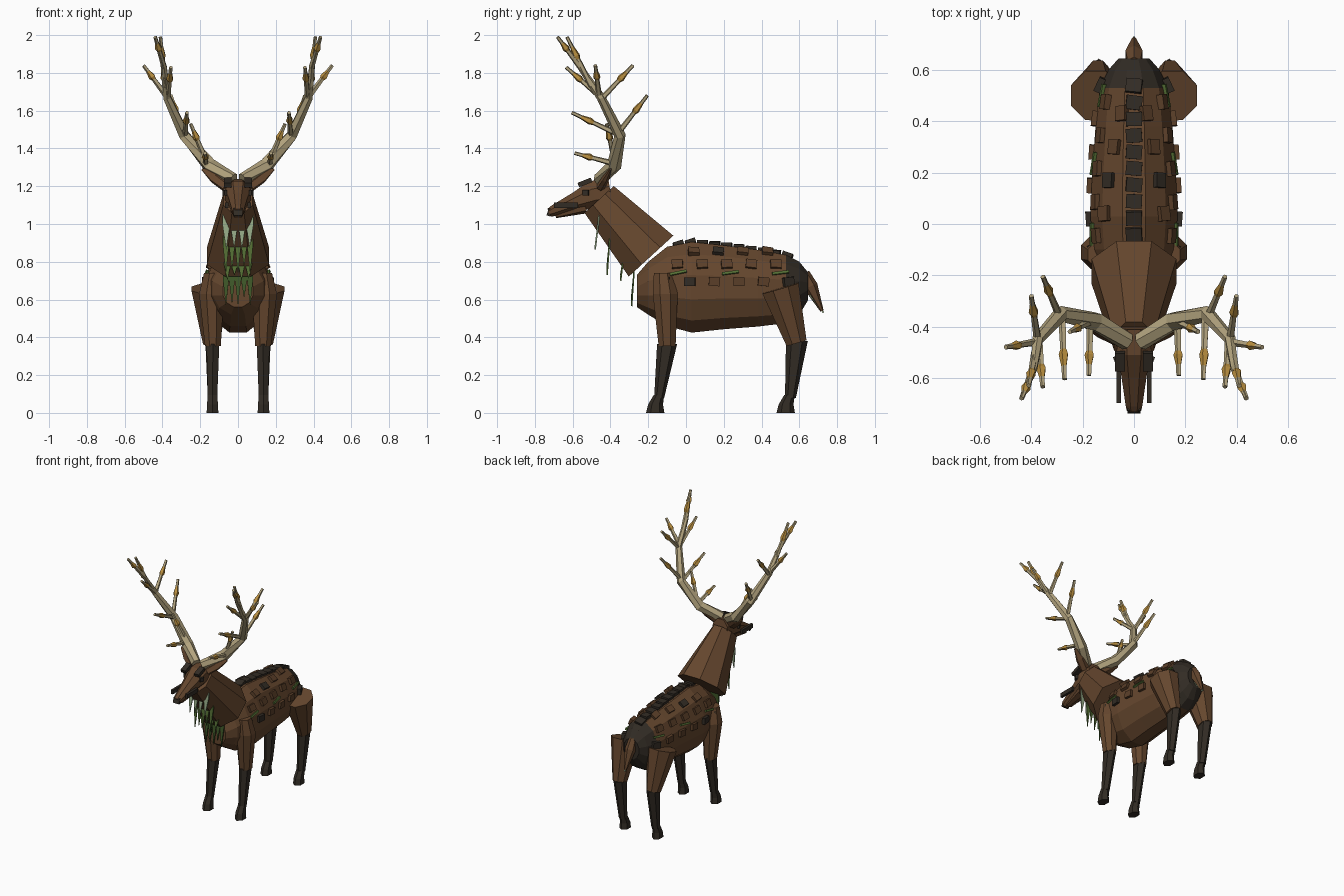
import bpy, bmesh, math, random
from mathutils import Vector, Matrix
from mathutils.bvhtree import BVHTree

random.seed(4)
if "Cube" in bpy.data.objects:
    bpy.data.objects.remove(bpy.data.objects["Cube"])


def material(name, rgb):
    m = bpy.data.materials.new(name)
    m.use_nodes = True
    m.diffuse_color = (*rgb, 1)
    m.node_tree.nodes["Principled BSDF"].inputs["Base Color"].default_value = (*rgb, 1)
    return m


HIDE = material("hide brown", (.13, .062, .027))
SCALE = material("bark brown", (.105, .05, .022))
DARK = material("dark bark", (.032, .025, .018))
BONE = material("antler bone", (.45, .37, .21))
GOLD = material("gold bud", (.48, .27, .05))
PALE = material("pale moss", (.3, .4, .24))
MOSS = material("green moss", (.09, .16, .035))
DEEP = material("deep moss", (.05, .1, .022))


def finish(name, bm, *mats):
    bmesh.ops.recalc_face_normals(bm, faces=bm.faces)
    mesh = bpy.data.meshes.new(name)
    bm.to_mesh(mesh)
    bm.free()
    for m in mats:
        mesh.materials.append(m)
    ob = bpy.data.objects.new(name, mesh)
    bpy.context.collection.objects.link(ob)
    return ob


def add_tube(bm, points, radii, sides=8, axis=None):
    """Faceted tube through points; rings face the path, or a fixed axis."""
    pts = [Vector(p) for p in points]
    rings = []
    for i, p in enumerate(pts):
        t = axis or (pts[min(i + 1, len(pts) - 1)] - pts[max(i - 1, 0)]).normalized()
        t = Vector(t)
        u = (Vector((1, 0, 0)) - t * t.x).normalized()
        v = t.cross(u)
        r = radii[i]
        rx, ry = r if isinstance(r, tuple) else (r, r)
        k = 1 / math.cos(math.pi / sides)
        ring = []
        for j in range(sides):
            a = (j + .5) * math.tau / sides
            ring.append(bm.verts.new(p + u * (rx * k * math.cos(a)) + v * (ry * k * math.sin(a))))
        rings.append(ring)
    for a, b in zip(rings, rings[1:]):
        for j in range(sides):
            bm.faces.new((a[j], a[j - 1], b[j - 1], b[j]))
    bm.faces.new(rings[0])
    bm.faces.new(rings[-1])


def tube(name, points, radii, mat, sides=8, axis=None):
    bm = bmesh.new()
    add_tube(bm, points, radii, sides, axis)
    return finish(name, bm, mat)


def add_block(bm, loc, normal, size, twist=0, lead=(0, 1, 0)):
    """Block lying on a surface: size is (along lead, across, thickness)."""
    n = Vector(normal).normalized()
    u = Vector(lead)
    u = (u - n * u.dot(n)).normalized()
    rot = Matrix((u, n.cross(u), n)).transposed() @ Matrix.Rotation(twist, 3, 'Z')
    m = Matrix.Translation(loc) @ rot.to_4x4() @ Matrix.Diagonal((*size, 1))
    bmesh.ops.create_cube(bm, size=1, matrix=m)


# Body: lofted barrel with a dark rump
sections = [(-.26, .645, .08, .085), (-.2, .66, .135, .14), (-.1, .67, .16, .21),
            (.03, .665, .17, .24), (.2, .665, .163, .222), (.38, .66, .15, .203),
            (.53, .655, .133, .18), (.6, .66, .1, .14), (.645, .67, .06, .075)]
body = tube("body", [(0, s[0], s[1]) for s in sections], [s[2:] for s in sections],
            HIDE, 12, (0, 1, 0))
body.data.materials.append(DARK)
for f in body.data.polygons:
    f.material_index = int(f.center.y > .54)
surface = BVHTree.FromPolygons([v.co for v in body.data.vertices],
                               [tuple(f.vertices) for f in body.data.polygons])

# Neck and head
tube("neck", [(0, -.185, .83), (0, -.46, 1.13)], [(.165, .16), (.078, .105)], HIDE)
tube("head", [(0, -.4, 1.17), (0, -.49, 1.155), (0, -.58, 1.12), (0, -.7, 1.07), (0, -.725, 1.06)],
     [(.06, .07), (.068, .075), (.05, .05), (.033, .03), (.028, .022)], HIDE)
tube("lower_jaw", [(0, -.53, 1.085), (0, -.69, 1.04)], [(.04, .025), (.02, .008)], SCALE, 6)
bm = bmesh.new()
add_block(bm, (0, -.723, 1.062), (0, -1, .3), (.05, .04, .02), lead=(1, 0, 0))
finish("nose", bm, DARK)
for s, side in ((1, "left"), (-1, "right")):
    bm = bmesh.new()
    add_block(bm, (s * .055, -.535, 1.22), (0, -.4, 1), (.075, .04, .025))
    add_block(bm, (s * .06, -.635, 1.1), (0, 0, 1), (.125, .018, .03))
    finish(side + "_brow_and_cheek_bark", bm, DARK)
    bm = bmesh.new()
    add_block(bm, (s * .07, -.53, 1.165), (s, -.4, 0), (.03, .03, .015))
    finish(side + "_eye", bm, DARK)
    tube(side + "_ear", [(s * .06, -.45, 1.2), (s * .12, -.42, 1.25), (s * .19, -.4, 1.29)],
         [(.03, .02), (.035, .016), .005], HIDE, 6)


# Moss beard: curtains of hanging teeth
def curtain(name, y, z, tip_y, tip_z, half, mat, count=5):
    bm = bmesh.new()
    w = 2 * half / count
    my, mz = y + (tip_y - y) * .3, z + (tip_z - z) * .3
    for i in range(count):
        x = -half + i * w
        top = [bm.verts.new((x + d, y, z)) for d in (0, w)]
        mid = [bm.verts.new((x + d, my, mz)) for d in (w, 0)]
        tip = bm.verts.new((x + w / 2, tip_y, tip_z + random.uniform(0, .05) * (i % 2)))
        bm.faces.new(top + mid)
        bm.faces.new((mid[1], mid[0], tip))
    bmesh.ops.remove_doubles(bm, verts=bm.verts, dist=.0005)
    ob = finish(name, bm, mat)
    ob.modifiers.new("thickness", 'SOLIDIFY').thickness = .008


curtain("upper_beard", -.462, 1.06, -.485, .865, .083, PALE, 4)
curtain("middle_beard", -.405, .96, -.422, .73, .08, MOSS)
curtain("lower_beard", -.335, .83, -.35, .7, .075, MOSS, 4)
curtain("chest_moss", -.278, .77, -.292, .565, .08, DEEP)

# Legs
for s, side in ((1, "left"), (-1, "right")):
    up = (0, 0, 1)
    tube(side + "_shoulder", [(s * .13, -.12, .74), (s * .14, -.11, .63), (s * .133, -.1, .355)],
         [(.05, .05), (.066, .066), (.042, .045)], HIDE, 8, up)
    tube(side + "_front_shin", [(s * .133, -.1, .365), (s * .135, -.142, .08)],
         [(.034, .046), (.025, .023)], DARK, 6, up)
    tube(side + "_haunch", [(s * .15, .5, .66), (s * .14, .585, .37)],
         [(.096, .1), (.045, .055)], HIDE)
    tube(side + "_rear_shin", [(s * .137, .587, .38), (s * .135, .553, .08)],
         [(.036, .05), (.025, .025)], DARK, 6, up)
    for part, y in (("front", -.143), ("rear", .548)):
        tube(f"{side}_{part}_hoof", [(s * .135, y, .095), (s * .135, y - .018, .045), (s * .135, y - .02, 0)],
             [(.025, .024), (.029, .034), (.031, .042)], DARK, 6, up)

# Tail with moss underneath
tube("tail", [(0, .625, .74), (0, .66, .67), (0, .72, .54)], [.025, .033, .008], HIDE, 6)
tube("tail_moss", [(0, .66, .63), (0, .728, .53)], [(.016, .012), .004], PALE, 4)

# Bark plates on the flanks, staggered in three rows
plates = {SCALE: bmesh.new(), DARK: bmesh.new()}
rows = [(.85, .04, 4), (.785, -.045, 5), (.695, -.11, 6)]
for s in (1, -1):
    for r, (z, y0, count) in enumerate(rows):
        for i in range(count):
            hit, n, _, _ = surface.ray_cast(Vector((s, y0 + i * .13, z)), Vector((-s, 0, 0)))
            if hit:
                dark = (r, i) in ((0, 1), (2, 0), (2, 1), (2, 5))
                add_block(plates[DARK if dark else SCALE], hit + n * .006, n,
                          (.058, .046, .026), random.uniform(-.12, .12))
finish("flank_plates", plates[SCALE], SCALE)
finish("dark_flank_plates", plates[DARK], DARK)

# Spine ridge plates
bm = bmesh.new()
for i in range(10):
    y = -.04 + i * .064
    hit, n, _, _ = surface.ray_cast(Vector((0, y, 2)), Vector((0, 0, -1)))
    add_block(bm, hit + n * .004, n + Vector((random.uniform(-.1, .1), -.12, 0)),
              (.055, .062, .024), random.uniform(-.15, .15))
finish("spine_plates", bm, DARK)

# Moss strands on the flanks
bm = bmesh.new()
for s in (1, -1):
    for y in (-.04, .235, .5):
        hit, n, _, _ = surface.ray_cast(Vector((s, y, .74)), Vector((-s, 0, 0)))
        add_block(bm, hit + n * .004, n, (.09, .014, .016), lead=(0, 1, .2))
finish("flank_moss", bm, MOSS)

# Antlers: main beam, tines, and a gold bud on every tine
beam = [(.025, -.46, 1.235), (.15, -.38, 1.31), (.285, -.35, 1.47),
        (.375, -.45, 1.67), (.39, -.56, 1.83), (.438, -.68, 1.99)]
tines = [((.17, -.38, 1.32), (.175, -.59, 1.375)), ((.28, -.35, 1.47), (.27, -.605, 1.59)),
         ((.29, -.36, 1.48), (.355, -.205, 1.68)), ((.375, -.45, 1.66), (.4, -.28, 1.84)),
         ((.37, -.45, 1.67), (.355, -.635, 1.83)), ((.38, -.46, 1.68), (.5, -.48, 1.84)),
         ((.385, -.5, 1.73), (.41, -.63, 1.99)), ((.17, -.38, 1.34), (.25, -.42, 1.53))]
for s, side in ((1, "left"), (-1, "right")):
    bone, gold = bmesh.new(), bmesh.new()
    flip = lambda p: Vector((s * p[0], p[1], p[2]))
    add_tube(bone, [flip(p) for p in beam], [.03, .034, .027, .02, .013, .008], 6)
    for a, b in tines + [(beam[4], beam[5])]:
        a, b = flip(a), flip(b)
        add_tube(bone, [a, b], [.013, .008], 5)
        add_tube(gold, [a.lerp(b, .55), a.lerp(b, .62), a.lerp(b, .8)], [.011, .016, .009], 5)
    finish(side + "_antler", bone, BONE)
    finish(side + "_antler_buds", gold, GOLD)
